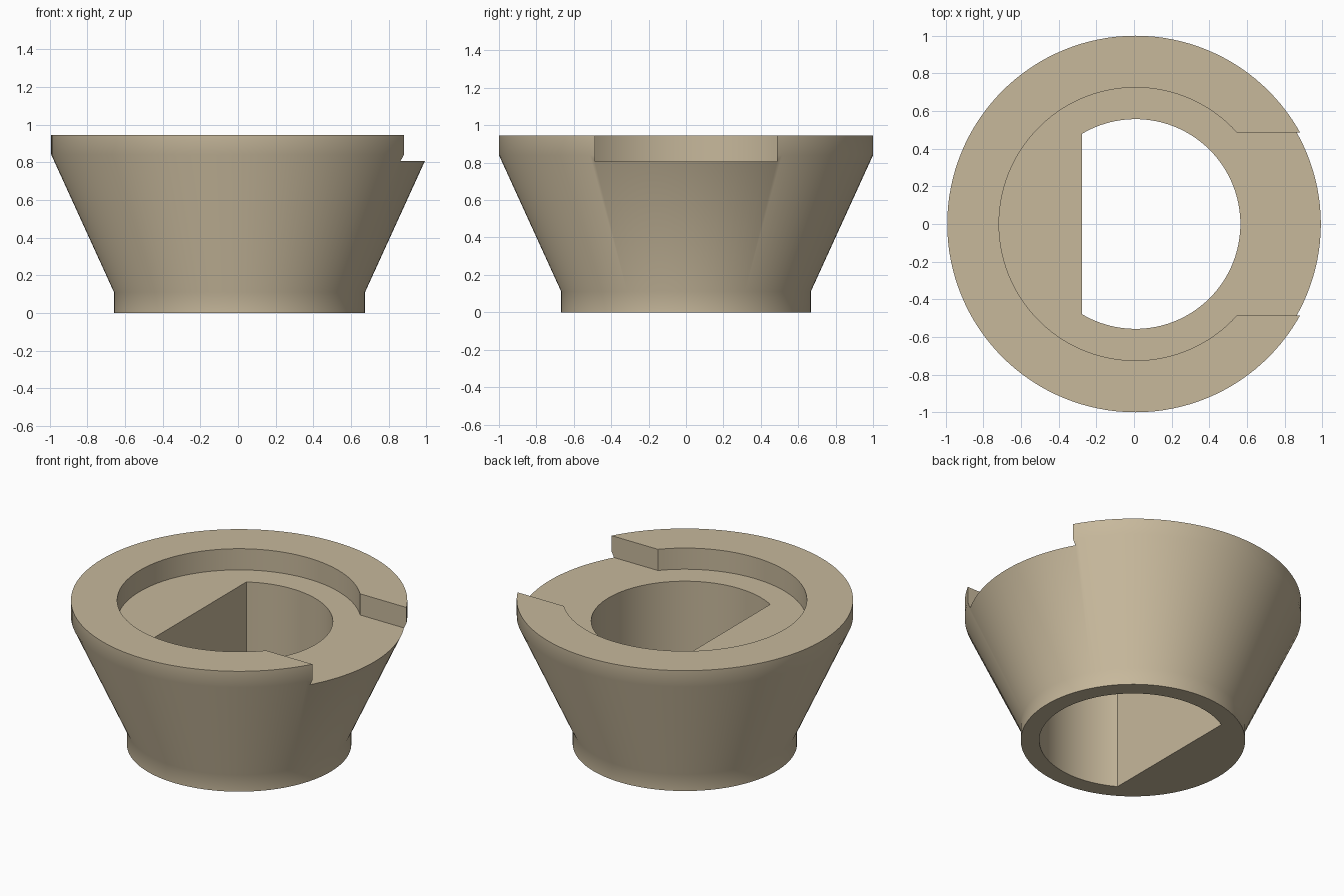
import bpy, bmesh, math

if "Cube" in bpy.data.objects:
    bpy.data.objects.remove(bpy.data.objects["Cube"])

SEG = 128
CX = 0.008  # axis offset: the open slot trims the rim on +x

tan = bpy.data.materials.new("warm_tan")
tan.diffuse_color = (0.57, 0.48, 0.33, 1)
tan.use_nodes = True
tan.node_tree.nodes["Principled BSDF"].inputs["Base Color"].default_value = tan.diffuse_color


def make_object(name, bm):
    bmesh.ops.recalc_face_normals(bm, faces=bm.faces)
    mesh = bpy.data.meshes.new(name)
    bm.to_mesh(mesh)
    bm.free()
    mesh.materials.append(tan)
    ob = bpy.data.objects.new(name, mesh)
    bpy.context.collection.objects.link(ob)
    return ob


def lathe(name, profile):
    """Closed solid from stacked rings of (radius, z)."""
    bm = bmesh.new()
    rings = [[bm.verts.new((CX + r * math.cos(2 * math.pi * i / SEG),
                            r * math.sin(2 * math.pi * i / SEG), z))
              for i in range(SEG)] for r, z in profile]
    for a, b in zip(rings, rings[1:]):
        for i in range(SEG):
            j = (i + 1) % SEG
            bm.faces.new((a[i], a[j], b[j], b[i]))
    bm.faces.new(rings[0][::-1])
    bm.faces.new(rings[-1])
    return make_object(name, bm)


def prism(name, outline, z0, z1):
    """Extrude a flat outline between two heights."""
    bm = bmesh.new()
    face = bm.faces.new([bm.verts.new((x, y, z0)) for x, y in outline])
    top = bmesh.ops.extrude_face_region(bm, geom=[face])["geom"]
    verts = [v for v in top if isinstance(v, bmesh.types.BMVert)]
    bmesh.ops.translate(bm, verts=verts, vec=(0, 0, z1 - z0))
    return make_object(name, bm)


def arc(r, a0, a1, n):
    return [(CX + r * math.cos(a0 + (a1 - a0) * i / n),
             r * math.sin(a0 + (a1 - a0) * i / n)) for i in range(n + 1)]


# Flared body with straight foot and rim bands
body = lathe("flared_body", [(0.667, 0), (0.667, 0.11), (1.0, 0.84), (1.0, 0.945)])

# D-shaped through bore, flat side on -x
half = math.acos(-0.283 / 0.557)
bore = prism("bore_cutter", arc(0.557, -half, half, 88), -0.2, 1.2)

# Round recess joined to the open side slot
a = math.asin(0.487 / 0.725)
recess = prism("recess_cutter",
               arc(0.725, a, 2 * math.pi - a, 100) + [(1.3, -0.487), (1.3, 0.487)],
               0.806, 1.2)

# Cut both openings, then bake the result
for cutter in (recess, bore):
    mod = body.modifiers.new(cutter.name, 'BOOLEAN')
    mod.operation = 'DIFFERENCE'
    mod.solver = 'EXACT'
    mod.object = cutter
    bpy.context.view_layer.objects.active = body
    bpy.ops.object.modifier_apply(modifier=mod.name)
    bpy.data.objects.remove(cutter)

# Smooth walls, sharp rims
bpy.ops.object.select_all(action='DESELECT')
body.select_set(True)
bpy.context.view_layer.objects.active = body
bpy.ops.object.shade_smooth_by_angle(angle=math.radians(30))
